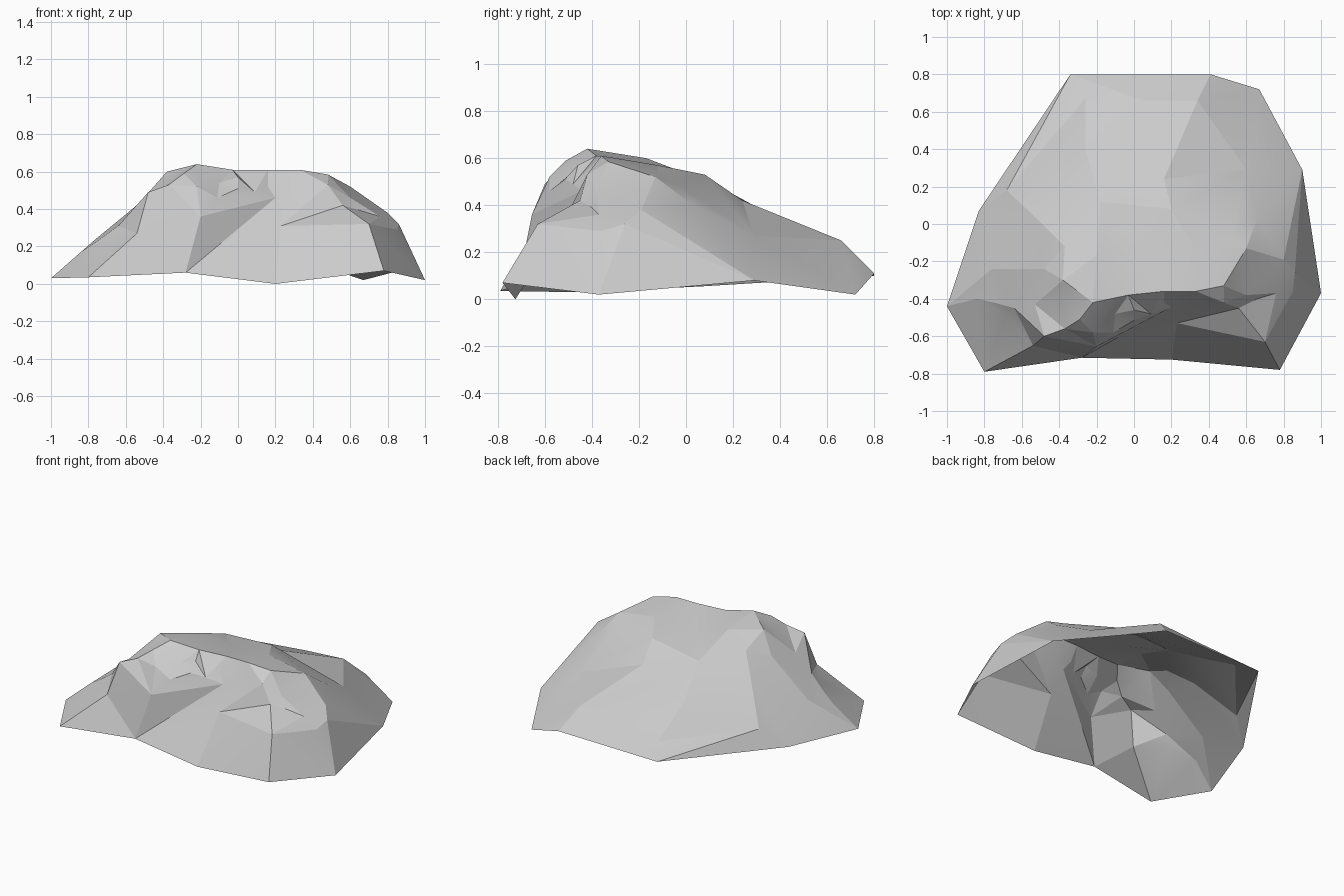
import bpy
from mathutils import Vector
from mathutils.geometry import delaunay_2d_cdt

if "Cube" in bpy.data.objects:
    bpy.data.objects.remove(bpy.data.objects["Cube"])

# Outline where the outcrop meets the ground
base = [(-.8, -.79, .035), (-.28, -.715, .06), (.2, -.725, 0), (.78, -.78, .07),
        (1, -.37, .02), (.9, .29, .08), (.67, .72, .02), (.41, .8, .11),
        (-.34, .8, .1), (-.83, .07, .055), (-1, -.44, .03)]

# Front cliff, left to right
cliff = [(-.54, -.65, .27), (-.48, -.6, .49), (-.2, -.655, .36), (-.11, -.58, .46),
         (.2, -.445, .46), (.23, -.53, .31), (.56, -.45, .42), (.7, -.63, .32)]

# Ragged lip hanging over the cliff
lip = [(-.48, -.24, .47), (-.36, -.4, .57), (-.37, -.56, .53), (-.22, -.58, .52),
       (-.1, -.48, .54), (0, -.515, .51), (.09, -.48, .49), (.16, -.42, .52),
       (.3, -.42, .5), (.48, -.42, .53), (.6, -.38, .46)]

# Rim of the summit
rim = [(-.38, -.3, .6), (-.22, -.42, .64), (-.03, -.38, .61), (.16, -.36, .61),
       (.33, -.36, .61), (.48, -.33, .585), (.6, -.13, .52)]
brow = [(-.29, -.51, .59), (-.14, -.45, .59), (0, -.46, .57)]

# Right shoulder and its small overhanging ledge
right_side = [(.53, -.04, .49), (.66, .03, .4), (.6, .29, .27), (.8, -.19, .38),
              (.86, -.26, .32), (.76, -.37, .36), (.85, -.36, .29), (.66, -.4, .39)]

# Left shoulder with the crack
left_side = [(-.76, -.24, .24), (-.75, -.42, .23), (-.68, -.48, .25),
             (-.64, -.45, .31), (-.53, -.43, .43), (-.84, -.4, .17)]

# Long slope falling away to the back
back_slope = [(-.68, .18, .18), (-.49, 0, .42), (-.26, .67, .17), (-.26, .4, .33),
              (.05, .66, .23), (.34, .66, .25), (.02, .36, .36), (.16, .24, .42),
              (.2, .08, .53), (-.18, .12, .49), (0, -.1, .55), (.32, -.12, .57),
              (-.2, -.17, .6), (-.37, -.12, .52)]


def build_surface(name, loop, *groups, creases=()):
    """Triangulate the points inside a closed loop, keeping crease lines."""
    pts = list(loop) + [p for g in groups for p in g]
    n = len(loop)
    edges = [(i, (i + 1) % n) for i in range(n)]
    for line in creases:
        ids = [pts.index(p) for p in line]
        edges += list(zip(ids, ids[1:]))
    flat, _, faces, orig, _, _ = delaunay_2d_cdt(
        [Vector(p[:2]) for p in pts], edges, [], 1, 1e-5)
    verts = []
    for v, src in zip(flat, orig):
        if src:
            z = pts[src[0]][2]
        else:
            near = sorted(pts, key=lambda p: (Vector(p[:2]) - v).length)[:2]
            z = sum(p[2] for p in near) / 2
        verts.append((v.x, v.y, z))
    mesh = bpy.data.meshes.new(name)
    mesh.from_pydata(verts, [], faces)
    mesh.update()
    obj = bpy.data.objects.new(name, mesh)
    bpy.context.collection.objects.link(obj)
    return obj


rock = build_surface(
    "rock_outcrop", base, cliff, lip, rim, brow, right_side, left_side, back_slope,
    creases=[lip[2:], rim, rim[-1:] + right_side[:3],
             [base[0], cliff[0], cliff[1]], [cliff[0], cliff[2]],
             [base[1], cliff[2], cliff[3], cliff[4]], [base[1], cliff[4]],
             [base[2], cliff[5], cliff[4]], [cliff[5], cliff[7]],
             [base[3], cliff[7]],
             [base[8], back_slope[2]], [base[9], back_slope[0]],
             [back_slope[0], back_slope[2]], [back_slope[0], back_slope[1]],
             [back_slope[7], back_slope[8], right_side[0]],
             [right_side[1], right_side[3], right_side[4], base[4]],
             [right_side[2], base[5]], [right_side[2], back_slope[5], base[7]]])

# Gentle shading with crisp rock facets
bpy.context.view_layer.objects.active = rock
rock.select_set(True)
bpy.ops.object.shade_smooth_by_angle(angle=0.22)
